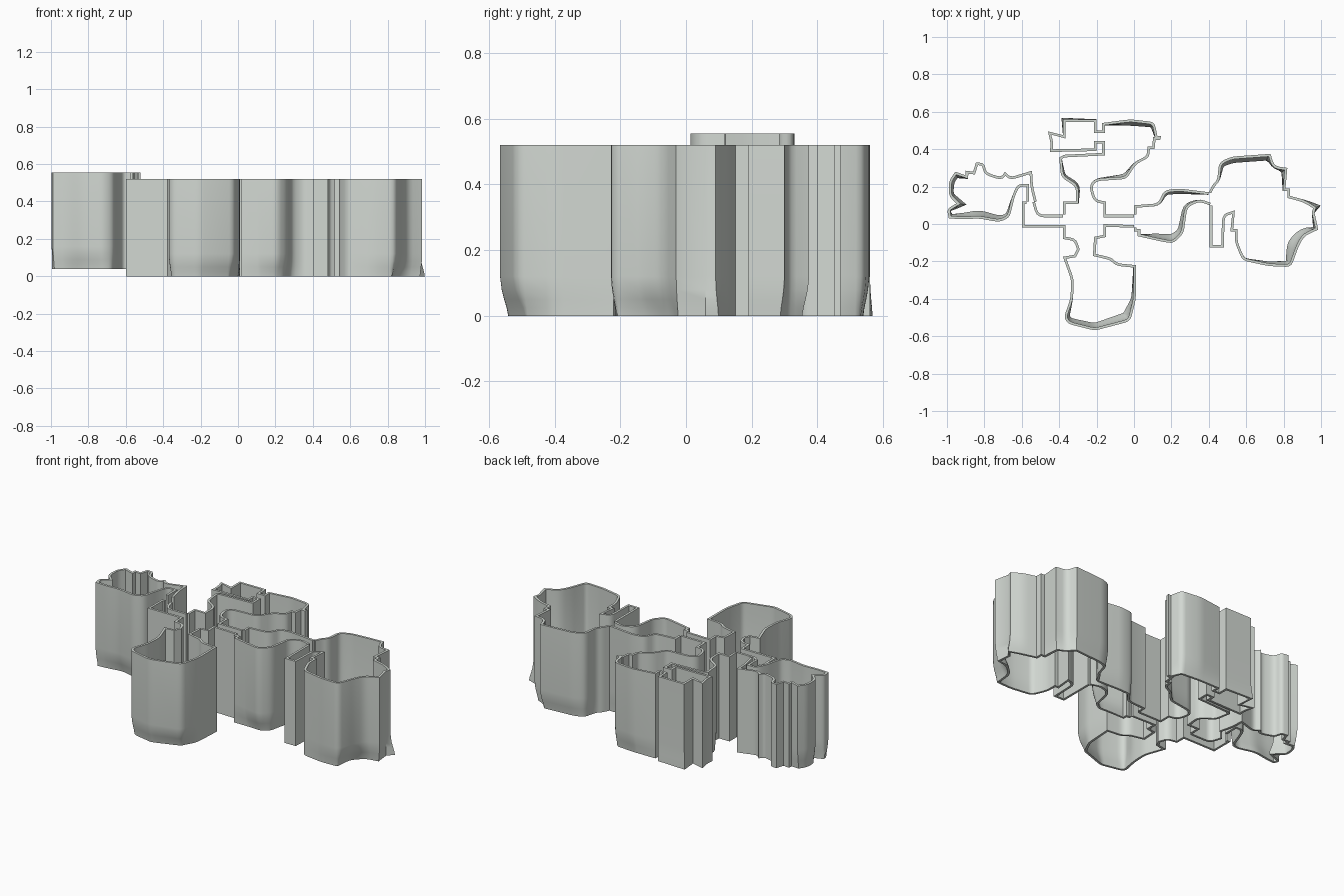
import bpy, bmesh
from mathutils import Vector

mat = bpy.data.materials.new("pale stone grey")
mat.diffuse_color = (0.65, 0.69, 0.65, 1)
THICK = 0.014
# height above the foot -> share of the foot inset
FOOT = [(0.0, 1.0), (0.025, 0.8), (0.05, 0.5), (0.08, 0.2), (0.12, 0.0)]


def soften(points):
    """Round the shallow corners and leave the square ones sharp."""
    pts = [Vector((p[0], p[1], p[2] if len(p) > 2 else 0.0)) for p in points]
    out = [pts[0]]
    for a, b, c in zip(pts, pts[1:], pts[2:]):
        u, v = (b - a).xy, (c - b).xy
        if u.angle(v) > 1.3 or min(u.length, v.length) < 0.035:
            out.append(b)
            continue
        p = b.lerp(a, min(0.028, 0.4 * u.length) / u.length)
        q = b.lerp(c, min(0.028, 0.4 * v.length) / v.length)
        for t in (0, 0.33, 0.67, 1):
            out.append(p.lerp(b, t).lerp(b.lerp(q, t), t))
    return out + [pts[-1]]


def wall(name, points, z0=0.0, z1=0.52):
    """Thin wall along a clockwise path; a third value pulls the foot inward."""
    pts = soften(points)
    normals = []
    for i, p in enumerate(pts):
        dirs = []
        if i > 0:
            dirs.append((p - pts[i - 1]).xy.normalized())
        if i < len(pts) - 1:
            dirs.append((pts[i + 1] - p).xy.normalized())
        ns = [Vector((d.y, -d.x)) for d in dirs]
        m = sum(ns, Vector((0, 0))).normalized()
        normals.append(m / max(0.6, m.dot(ns[0])))
    levels = [(z0 + h, f) for h, f in FOOT] + [(z1, 0.0)]
    bm = bmesh.new()
    rings = []
    for p, n in zip(pts, normals):
        ring = []
        for z, f in levels:
            o = p.xy + n * p.z * f
            ring.append(bm.verts.new((o.x, o.y, z)))
        for z, f in reversed(levels):
            o = p.xy + n * (p.z * f + THICK)
            ring.append(bm.verts.new((o.x, o.y, z)))
        rings.append(ring)
    k = len(rings[0])
    for a, b in zip(rings, rings[1:]):
        for j in range(k):
            bm.faces.new((a[j], a[(j + 1) % k], b[(j + 1) % k], b[j]))
    half = k // 2
    for r in (rings[0], rings[-1]):
        for j in range(half - 1):
            bm.faces.new((r[j], r[j + 1], r[k - 2 - j], r[k - 1 - j]))
    bmesh.ops.recalc_face_normals(bm, faces=bm.faces)
    me = bpy.data.meshes.new(name)
    bm.to_mesh(me)
    bm.free()
    me.materials.append(mat)
    ob = bpy.data.objects.new(name, me)
    bpy.context.collection.objects.link(ob)
    bpy.ops.object.select_all(action='DESELECT')
    ob.select_set(True)
    bpy.context.view_layer.objects.active = ob
    bpy.ops.object.shade_smooth_by_angle(angle=0.6)


# north room with its side alcove
wall("north_room_wall", [
    (-.38, .05), (-.38, .12), (-.31, .12), (-.31, .20, .01), (-.39, .25, .01), (-.40, .355),
    (-.375, .37), (-.17, .38), (-.17, .43), (-.20, .43), (-.20, .39), (-.45, .385),
    (-.445, .43), (-.46, .495), (-.38, .475), (-.38, .56, -.008), (-.20, .56), (-.20, .50),
    (-.17, .50), (-.17, .54), (-.02, .56, .02), (.11, .545, .015), (.125, .47), (.145, .47),
    (.14, .45), (.115, .45), (.11, .40), (.085, .40), (.08, .355), (.01, .32),
    (-.04, .24, .015), (-.20, .23), (-.225, .20), (-.205, .13), (-.15, .12), (-.15, .05),
    (0, .05)])

# passage leading east
wall("east_passage_north_wall", [
    (0, .05), (0, .10), (.13, .11), (.16, .18, .01), (.24, .19, .015), (.40, .17)])
wall("east_passage_south_wall", [
    (.405, .10), (.35, .12), (.285, .09, .01), (.265, -.05, .02), (.21, -.105, .035),
    (.13, -.09, .025), (.02, -.065), (.02, -.04), (0, -.04), (0, -.02)])

# east room
wall("east_room_wall", [
    (.40, .17), (.42, .21), (.445, .235), (.455, .33, .015), (.52, .36, .02), (.73, .375, .02),
    (.75, .31), (.82, .30, .015), (.81, .19), (.835, .19), (.835, .15), (.91, .13),
    (.975, .09, -.02), (.965, .06), (.985, -.03, .01), (.91, -.065, .03), (.88, -.12, .05),
    (.84, -.23, .02), (.72, -.225, .01), (.58, -.195), (.54, -.10), (.54, -.04),
    (.515, -.04), (.525, .055), (.485, .04), (.48, -.125), (.405, -.125), (.405, .10)])

# south room and the link to the west
wall("south_room_wall", [
    (0, -.02), (-.15, -.015), (-.15, -.07), (-.20, -.08), (-.205, -.16), (-.12, -.18),
    (-.09, -.21), (.01, -.22), (.01, -.40, .01), (-.02, -.52, .04), (-.21, -.57, .025),
    (-.35, -.535, .02), (-.375, -.50, .015), (-.34, -.40), (-.335, -.30), (-.38, -.175),
    (-.32, -.165), (-.305, -.135), (-.32, -.09), (-.38, -.08), (-.38, -.02),
    (-.60, -.02), (-.60, .12), (-.575, .12)])
wall("west_link_wall", [(-.53, .12), (-.51, .05), (-.38, .05)])

# raised west room
wall("west_room_wall", [
    (-.575, .12), (-.575, .20), (-.615, .20), (-.64, .14), (-.665, .035, .01),
    (-.72, .01, .02), (-.83, .03, .03), (-.91, .025, .02), (-.99, .03, .01), (-1, .08),
    (-.95, .11, .02), (-.99, .15, .01), (-.99, .23, .015), (-.955, .28, .015), (-.90, .26),
    (-.90, .285), (-.86, .28), (-.845, .33), (-.80, .325), (-.79, .275), (-.71, .25),
    (-.69, .28), (-.66, .25), (-.545, .285), (-.54, .20), (-.52, .12)], 0.04, 0.555)
